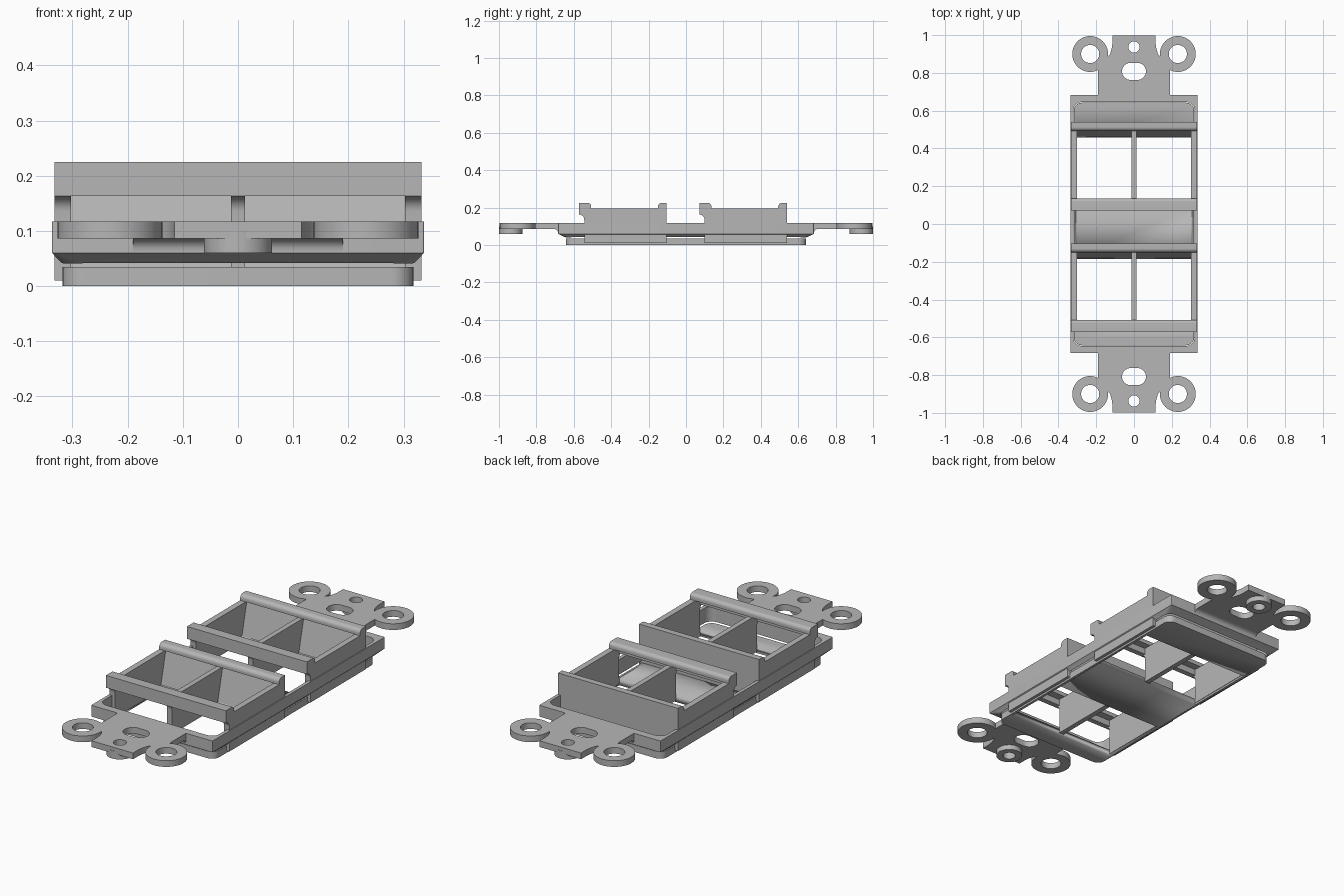
import bpy, bmesh, math
from mathutils import Vector

cube = bpy.data.objects.get("Cube")
if cube:
    bpy.data.objects.remove(cube, do_unlink=True)

grey = bpy.data.materials.new("light_grey_plastic")
grey.use_nodes = True
colour = (0.47, 0.47, 0.47, 1)
grey.diffuse_color = colour
grey.node_tree.nodes["Principled BSDF"].inputs["Base Color"].default_value = colour


def add_loft(bm, rings):
    """Skin a closed solid through matching rings of points."""
    rows = [[bm.verts.new(p) for p in ring] for ring in rings]
    n = len(rows[0])
    for a, b in zip(rows, rows[1:]):
        for i in range(n):
            j = (i + 1) % n
            bm.faces.new((a[i], a[j], b[j], b[i]))
    bm.faces.new(rows[0][::-1])
    bm.faces.new(rows[-1])


def finish(name, solids, cutter=None):
    bm = bmesh.new()
    for rings in solids:
        add_loft(bm, rings)
    bmesh.ops.recalc_face_normals(bm, faces=bm.faces)
    mesh = bpy.data.meshes.new(name)
    bm.to_mesh(mesh)
    bm.free()
    ob = bpy.data.objects.new(name, mesh)
    bpy.context.collection.objects.link(ob)
    mesh.materials.append(grey)
    bpy.context.view_layer.objects.active = ob
    bpy.ops.object.select_all(action='DESELECT')
    ob.select_set(True)
    if cutter:
        mod = ob.modifiers.new("cut", 'BOOLEAN')
        mod.operation = 'DIFFERENCE'
        mod.solver = 'EXACT'
        mod.object = cutter
        bpy.ops.object.modifier_apply(modifier=mod.name)
    bpy.ops.object.shade_smooth_by_angle(angle=math.radians(30))
    return ob


def flat(pts, z0, z1):
    """Outline in x, y raised from z0 to z1."""
    return [[(x, y, z) for x, y in pts] for z in (z0, z1)]


def across(pts, x0, x1):
    """Profile in y, z stretched from x0 to x1."""
    return [[(x, y, z) for y, z in pts] for x in (x0, x1)]


def round_rect(hx, hy, r, cx=0, cy=0, steps=8):
    pts = []
    for k, (sx, sy) in enumerate(((1, 1), (-1, 1), (-1, -1), (1, -1))):
        for i in range(steps + 1):
            a = math.pi / 2 * (k + i / steps)
            pts.append((cx + sx * (hx - r) + r * math.cos(a),
                        cy + sy * (hy - r) + r * math.sin(a)))
    return pts


def circle(cx, cy, r, n=40):
    return [(cx + r * math.cos(2 * math.pi * i / n),
             cy + r * math.sin(2 * math.pi * i / n)) for i in range(n)]


def arc(cy, cz, r, start, end, n=8):
    out = []
    for i in range(n + 1):
        a = math.radians(start + (end - start) * i / n)
        out.append((cy + r * math.cos(a), cz + r * math.sin(a)))
    return out


def remove(ob):
    bpy.data.objects.remove(ob, do_unlink=True)


TOP = 0.117          # height of the rim
FLOOR = 0.035        # floor of the recess
BAYS = (0, 0.643)    # y offset of each bay
WALL_TOP = 0.195

# Tray body: rounded face, chamfer, square rim, hollowed with two windows
cuts = [flat(round_rect(0.32, 0.645, 0.04), FLOOR, 0.3)]
body_cut = finish("recess_cutter", cuts)
window_cut = finish("window_cutter", [
    flat([(-0.305, -0.55 + d), (0.305, -0.55 + d),
          (0.305, -0.185 + d), (-0.305, -0.185 + d)], -0.1, 0.08) for d in BAYS])
layers = ((0.318, 0.642, 0.04, 0), (0.318, 0.642, 0.04, 0.04),
          (0.337, 0.684, 0.003, 0.06), (0.337, 0.684, 0.003, TOP))
body = finish("tray_body", [[[(x, y, z) for x, y in round_rect(hx, hy, r)]
                             for hx, hy, r, z in layers]], body_cut)
mod = body.modifiers.new("windows", 'BOOLEAN')
mod.operation = 'DIFFERENCE'
mod.solver = 'EXACT'
mod.object = window_cut
bpy.ops.object.modifier_apply(modifier=mod.name)
remove(body_cut)
remove(window_cut)

# Two bays, each with side walls, divider, front latch bar and back wall
for label, d in zip(("front", "back"), BAYS):
    side = [(-0.105, 0.01), (-0.105, WALL_TOP), (-0.572, WALL_TOP), (-0.572, 0.163)]
    side += arc(-0.572, 0.135, 0.028, 90, 0)[1:] + [(-0.544, 0.01)]
    bar = [(-0.572, 0.163), (-0.545, 0.163), (-0.545, WALL_TOP), (-0.507, WALL_TOP)]
    bar += arc(-0.525, 0.207, 0.018, 0, 90) + [(-0.572, 0.225)]
    back = [(-0.103, 0.01), (-0.103, 0.225)]
    back += arc(-0.13, 0.205, 0.02, 90, 180) + [(-0.15, WALL_TOP),
                                              (-0.14, WALL_TOP), (-0.185, 0.01)]

    def shift(pts):
        return [(y + d, z) for y, z in pts]

    for side_name, x0, x1 in (("right", -0.333, -0.303), ("left", 0.303, 0.333)):
        finish(f"{label}_bay_{side_name}_wall", [across(shift(side), x0, x1)])
    finish(f"{label}_bay_divider", [across(shift(side), -0.013, 0.013)])
    finish(f"{label}_bay_latch_bar", [across(shift(bar), -0.333, 0.333)])
    finish(f"{label}_bay_back_wall", [across(shift(back), -0.333, 0.333)])

# Mounting ear at each end: plate, two rings, screw boss, root fillet
for label, s in (("front", -1), ("back", 1)):
    holes = finish("hole_cutter", [
        flat(circle(0.232, s * 0.9, 0.048), -0.1, 0.3),
        flat(circle(-0.232, s * 0.9, 0.048), -0.1, 0.3),
        flat(circle(0, s * 0.937, 0.03), -0.1, 0.3),
        flat(round_rect(0.063, 0.045, 0.044, 0, s * 0.808), -0.1, 0.3)])
    half = [(0.19, 0.68), (0.19, 0.82), (0.16, 0.86), (0.139, 0.885),
            (0.127, 0.9), (0.119, 0.925), (0.115, 0.95), (0.115, 0.997)]
    outline = half + [(-x, y) for x, y in reversed(half)]
    finish(f"{label}_ear_plate",
           [flat([(x, s * y) for x, y in outline], 0.086, TOP)], holes)
    for side_name, m in (("right", -1), ("left", 1)):
        finish(f"{label}_{side_name}_ear_ring",
               [flat(circle(m * 0.232, s * 0.9, 0.095), 0.086, TOP)], holes)
    finish(f"{label}_screw_boss",
           [flat(circle(0, s * 0.937, 0.062), 0.06, 0.1)], holes)
    root = [(0.68, 0.09), (0.68, 0.064)] + arc(0.706, 0.064, 0.022, 180, 90) + [(0.706, 0.09)]
    finish(f"{label}_ear_root", [across([(s * y, z) for y, z in root], -0.19, 0.19)])
    remove(holes)
